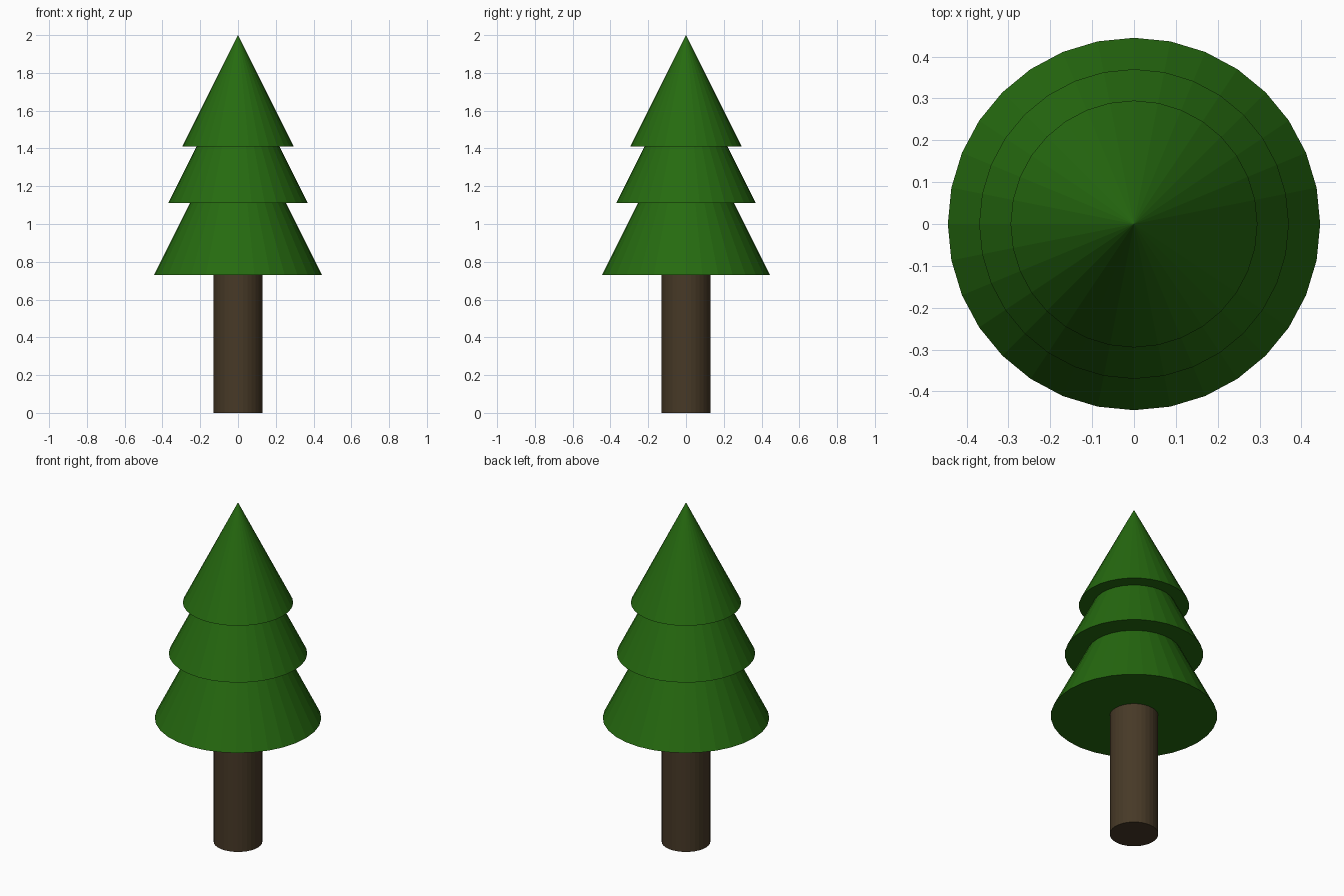
import bpy

cube = bpy.data.objects.get("Cube")
if cube:
    bpy.data.objects.remove(cube, do_unlink=True)

SIDES = 32


def make_material(name, rgb):
    mat = bpy.data.materials.new(name)
    mat.use_nodes = True
    color = (*rgb, 1.0)
    mat.diffuse_color = color
    mat.node_tree.nodes["Principled BSDF"].inputs["Base Color"].default_value = color
    return mat


def finish(name, mat):
    obj = bpy.context.object
    obj.name = name
    obj.data.name = name
    obj.data.materials.append(mat)
    return obj


bark = make_material("bark_brown", (0.063, 0.041, 0.020))
needles = make_material("needle_green", (0.019, 0.145, 0.005))

# Trunk, running up into the lowest tier
trunk_height = 0.9
bpy.ops.mesh.primitive_cylinder_add(
    vertices=SIDES, radius=0.13, depth=trunk_height, location=(0, 0, trunk_height / 2))
finish("trunk", bark)

# Foliage tiers: closed cones, each twice as tall as its base radius
tiers = [
    ("lower_foliage", 0.445, 0.73),
    ("middle_foliage", 0.37, 1.11),
    ("upper_foliage", 0.295, 1.41),
]
for name, radius, base in tiers:
    height = 2 * radius
    bpy.ops.mesh.primitive_cone_add(
        vertices=SIDES, radius1=radius, radius2=0, depth=height,
        location=(0, 0, base + height / 2))
    finish(name, needles)
